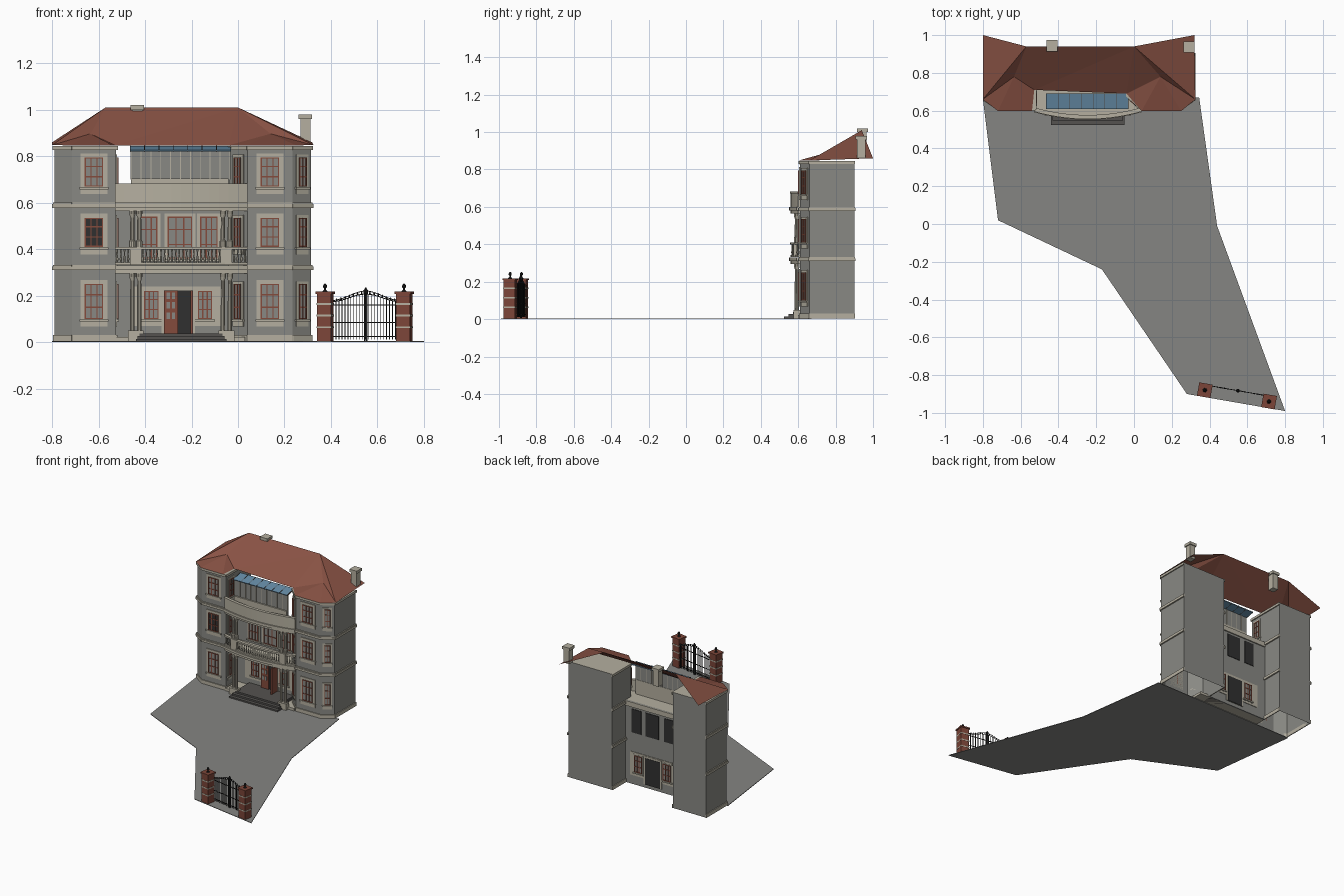
import bpy, bmesh, math
from mathutils import Matrix, Vector

if "Cube" in bpy.data.objects:
    bpy.data.objects.remove(bpy.data.objects["Cube"])

PALETTE = {"wall_grey": (.25, .25, .23), "stone_trim": (.46, .43, .35), "roof_red": (.25, .085, .058),
           "wood_red": (.23, .07, .045), "glass_blue": (.13, .26, .38), "iron_black": (.012, .012, .012),
           "brick_red": (.20, .06, .04), "step_stone": (.09, .085, .08), "paving_grey": (.235, .235, .225),
           "dark_opening": (.03, .03, .03)}
MATS = {}
for n, c in PALETTE.items():
    m = bpy.data.materials.new(n)
    m.use_nodes = True
    m.diffuse_color = (*c, 1)
    m.node_tree.nodes["Principled BSDF"].inputs["Base Color"].default_value = (*c, 1)
    MATS[n] = m
WALL, TRIM, ROOF, WOOD, GLASS, IRON, BRICK, STEP, PAVE, DARK = PALETTE
I = Matrix.Identity(4)


class Part:
    """Collects pieces into one object with one material slot per colour."""
    def __init__(self, name):
        self.name, self.bm, self.slots = name, bmesh.new(), []

    def slot(self, mat):
        if mat not in self.slots:
            self.slots.append(mat)
        return self.slots.index(mat)

    def face(self, pts, mat):
        f = self.bm.faces.new([self.bm.verts.new(p) for p in pts])
        f.material_index = self.slot(mat)
        return f

    def box(self, x0, x1, y0, y1, z0, z1, mat, M=I):
        m = M @ Matrix.Translation(((x0 + x1) / 2, (y0 + y1) / 2, (z0 + z1) / 2)) \
            @ Matrix.Diagonal((x1 - x0, y1 - y0, z1 - z0, 1))
        vs = bmesh.ops.create_cube(self.bm, size=1, matrix=m)["verts"]
        for f in {f for v in vs for f in v.link_faces}:
            f.material_index = self.slot(mat)

    def prism(self, outline, z0, z1, mat, cap=None, bottom=True):
        lo = [Vector((x, y, z0)) for x, y in outline]
        hi = [Vector((x, y, z1)) for x, y in outline]
        for i in range(len(lo)):
            j = (i + 1) % len(lo)
            self.face([lo[i], lo[j], hi[j], hi[i]], mat)
        self.face(hi, cap or mat)
        if bottom:
            self.face(lo[::-1], mat)

    def lathe(self, x, y, profile, mat, n=8, M=I):
        rings = [[M @ Vector((x + r * math.cos(2 * math.pi * k / n), y + r * math.sin(2 * math.pi * k / n), z))
                  for k in range(n)] for r, z in profile]
        for a, b in zip(rings, rings[1:]):
            for k in range(n):
                j = (k + 1) % n
                self.face([a[k], a[j], b[j], b[k]], mat)
        self.face(rings[-1], mat)

    def finish(self):
        bmesh.ops.remove_doubles(self.bm, verts=self.bm.verts, dist=1e-5)
        me = bpy.data.meshes.new(self.name)
        self.bm.to_mesh(me)
        self.bm.free()
        for s in self.slots:
            me.materials.append(MATS[s])
        ob = bpy.data.objects.new(self.name, me)
        bpy.context.collection.objects.link(ob)


def edge_frame(a, b):
    """Local frame on a wall: x along it, -y outward."""
    d = Vector((b[0] - a[0], b[1] - a[1], 0))
    length = d.length
    d.normalize()
    M = Matrix(((d.x, -d.y, 0, (a[0] + b[0]) / 2), (d.y, d.x, 0, (a[1] + b[1]) / 2), (0, 0, 1, 0), (0, 0, 0, 1)))
    return M, length / 2


def window(p, M, x, w, z0, z1, cols=3, border=.018, apron=.02, pane=WALL):
    h, t = w / 2, .005
    p.box(x - h - border, x + h + border, -.005, 0, z0 - apron, z1 + border, TRIM, M)
    p.box(x - h - border - .004, x + h + border + .004, -.012, 0, z0 - .012, z0 - .003, TRIM, M)
    p.box(x - h, x + h, -.007, 0, z0, z1, pane, M)
    for i in range(cols + 1):
        c = x - h + t / 2 + (w - t) * i / cols
        p.box(c - t / 2, c + t / 2, -.011, 0, z0, z1, WOOD, M)
    for f in (0, .33, .7, 1):
        c = z0 + t / 2 + (z1 - z0 - t) * f
        p.box(x - h, x + h, -.0105, 0, c - t / 2, c + t / 2, WOOD, M)


# Paved forecourt
p = Part("forecourt")
p.prism([(-.80, .66), (-.72, .02), (-.17, -.24), (.28, -.90), (.80, -.99), (.44, -.01), (.345, .67)], 0, .004, PAVE)
p.finish()

# Two wings with bands and windows
WINGS = {"right_wing": [(-.79, .9), (-.79, .66), (-.715, .61), (-.525, .61), (-.525, .9)],
         "left_wing": [(-.035, .9), (-.035, .68), (.04, .61), (.235, .61), (.315, .66), (.315, .9)]}
FLOORS = [(.10, .25), (.41, .535), (.67, .795)]
for name, outline in WINGS.items():
    p = Part(name)
    p.prism(outline, .004, .845, WALL, cap=TRIM, bottom=False)
    for a, b in zip(outline, outline[1:]):
        M, h = edge_frame(a, b)
        for z0, z1, out in ((.004, .03, .006), (.31, .325, .01), (.325, .332, .006),
                            (.578, .594, .01), (.594, .6, .006), (.828, .845, .008)):
            p.box(-h - out * .5, h + out * .5, -out, 0, z0, z1, TRIM, M)
        front = abs(a[1] - b[1]) < .01
        chamfer = name == "left_wing" and .04 < h < .09 and not front
        inner = name == "right_wing" and b[1] > a[1]
        for i, (z0, z1) in enumerate(FLOORS):
            if front:
                window(p, M, 0, .08, z0, z1, 3, apron=.032, pane=DARK if i == 1 and a[0] < -.3 else WALL)
            elif chamfer:
                window(p, M, 0, .038, z0, z1, 2, .012, .032)
            elif inner:
                window(p, M, -.09, .05, z0, z1, 2, .012, .032)
    p.finish()

# Central wall, finished on both sides
p = Part("central_wall")
p.box(-.525, -.035, .735, .745, .004, .6, WALL)
CX = -.28
for side, M in ((1, edge_frame((-.525, .735), (-.035, .735))[0]), (-1, edge_frame((-.035, .745), (-.525, .745))[0])):
    def lx(x):
        return side * (x - CX)
    def plate(x0, x1, z0, z1, out, mat):
        p.box(min(lx(x0), lx(x1)), max(lx(x0), lx(x1)), -out, 0, z0, z1, mat, M)
    plate(-.455, -.075, .07, .24, .004, TRIM)
    plate(-.33, -.185, .03, .235, .006, TRIM)
    plate(-.318, -.198, .03, .222, .008, DARK)
    for x in (-.3725, -.142):
        window(p, M, lx(x), .062, .10, .22, 3, .008, .015)
    for x, w in ((-.385, .075), (-.25, .105), (-.125, .075)):
        if side == 1:
            window(p, M, lx(x), w, .36, .54, 3, .014, .01)
        else:
            plate(x - w / 2, x + w / 2, .38, .55, .004, DARK)
    plate(-.525, -.035, .565, .6, .008, TRIM)
p.finish()

# Entrance door: one leaf shut, the other swung outward
p = Part("entrance_door")
p.box(-.318, -.258, .718, .728, .035, .222, WOOD)
for z in (.10, .145, .185):
    for x in (-.30, -.278):
        p.box(x - .007, x + .007, .715, .72, z, z + .028, WALL)
p.box(-.204, -.194, .665, .73, .035, .222, WOOD)
p.finish()


def bow(x):
    return .60 - .04 * (1 - ((x + .245) / .285) ** 2)


def bow_outline(out, back, x0=-.53, x1=.04, n=14):
    xs = [x0 + (x1 - x0) * i / n for i in range(n + 1)]
    return [(x, bow(x) - out) for x in xs] + [(x, bow(x) + back if back < .5 else back) for x in xs[::-1]]


# Bowed floors, rails and parapet
p = Part("balcony_floors")
for z0, z1, out in ((.295, .312, .0), (.312, .33, .008), (.565, .58, .0), (.58, .60, .008)):
    p.prism(bow_outline(out, .735), z0, z1, TRIM)
p.finish()
p = Part("balcony_balustrade")
p.prism(bow_outline(.002, .016), .332, .342, TRIM)
p.prism(bow_outline(.004, .018), .398, .41, TRIM)
for i in range(36):
    x = -.52 + .55 * i / 35
    p.lathe(x, bow(x) + .007, [(.003, .342), (.0055, .358), (.002, .378), (.004, .398)], TRIM, 6)
for x in (-.44, -.05):
    p.box(x - .025, x + .025, bow(x) - .003, bow(x) + .022, .332, .41, TRIM)
p.finish()
p = Part("upper_parapet")
p.prism(bow_outline(0, .012), .60, .675, TRIM)
p.prism(bow_outline(.005, .017), .672, .683, TRIM)
p.finish()

# Paired columns on two storeys
p = Part("paired_columns")
for x in (-.455, -.425, -.065, -.035):
    for z0, z1 in ((.02, .296), (.41, .566)):
        y = bow(x) + .014
        p.lathe(x, y, [(.014, z0), (.014, z0 + .025), (.010, z0 + .03), (.0085, z1 - .03),
                       (.013, z1 - .015), (.013, z1)], TRIM, 10)
for x in (-.44, -.05):
    y = bow(x) + .014
    p.box(x - .034, x + .034, y - .018, y + .018, .004, .05, TRIM)
p.finish()

# Plinth and entrance steps
p = Part("entrance_steps")
p.box(-.525, .03, .60, .735, .004, .022, TRIM)
for i in range(3):
    p.box(-.44 + .008 * i, -.05 - .008 * i, .525 + .024 * i, .735, .004, .014 + .012 * i, STEP)
p.finish()

# Sunroom with a sloped glass top
p = Part("sunroom")
p.box(-.46, -.035, .622, .628, .60, .825, WALL)
p.box(-.46, -.04, .612, .63, .60, .705, TRIM)
for i in range(11):
    x = -.46 + .0425 * i
    p.box(x - .002, x + .002, .618, .63, .70, .825, TRIM)
tilt = Matrix.Translation((-.2475, .65, .832)) @ Matrix.Rotation(math.radians(12), 4, "X")
p.box(-.2175, .2175, -.042, .042, -.003, .003, GLASS, tilt)
for i in range(8):
    x = -.2165 + .433 * i / 7
    p.box(x - .0015, x + .0015, -.042, .042, -.004, .005, STEP, tilt)
p.finish()

# Hipped roof, open at the rear
L, R, BL, BR = (-.57, .94, 1.01), (0, .94, 1.01), (-.80, 1, .86), (.32, 1, .86)
FL, FR, A, B = (-.80, .66, .848), (.325, .66, .848), (-.635, .78, .897), (.14, .78, .897)
a1, b1, c1 = (-.72, .598, .847), (-.54, .598, .847), (-.528, .71, .847)
a2, b2, c2 = (.25, .598, .847), (.04, .598, .847), (-.04, .69, .847)
p = Part("roof")
for f in ((L, BL, FL), (FL, A, L), (FL, a1, A), (a1, b1, A), (b1, c1, A), (c1, L, A), (c1, c2, R), (c1, R, L),
          (c2, B, R), (c2, b2, B), (b2, a2, B), (a2, FR, B), (B, FR, R), (FR, BR, R)):
    p.face(f, ROOF)
p.finish()

# Chimneys
for name, x, y, z0, z1 in (("ridge_chimney", -.433, .943, .89, 1.02), ("end_chimney", .29, .937, .86, .98)):
    p = Part(name)
    p.box(x - .022, x + .022, y - .023, y + .023, z0, z1 - .015, TRIM)
    p.box(x - .029, x + .029, y - .030, y + .030, z1 - .02, z1, TRIM)
    p.finish()

# Gate pillars with lamps
G, gate_half = edge_frame((.375, -.88), (.715, -.94))
for name, s in (("right_gate_pillar", -1), ("left_gate_pillar", 1)):
    p = Part(name)
    M = G @ Matrix.Translation((s * gate_half, 0, 0))
    p.box(-.031, .031, -.031, .031, .004, .21, BRICK, M)
    for z in (.06, .11, .16):
        p.box(-.0325, .0325, -.0325, .0325, z, z + .008, TRIM, M)
    p.box(-.036, .036, -.036, .036, .208, .218, BRICK, M)
    p.lathe(0, 0, [(.012, .218), (.004, .226), (.004, .232), (.009, .236), (.008, .246), (.002, .252)], IRON, 6, M)
    p.finish()

# Wrought iron gate
p = Part("iron_gate")
M = G @ Matrix.Translation((0, .028, 0))


def arch(x):
    return .175 + .032 * (1 + math.cos(math.pi * x / .145)) / 2


for z in (.025, .085, .16):
    p.box(-.145, .145, -.002, .002, z - .002, z + .002, IRON, M)
for i in range(23):
    x = -.143 + .013 * i
    p.box(x - .0013, x + .0013, -.0013, .0013, .012, arch(x), IRON, M)
for x in (-.145, -.005, .005, .145):
    p.box(x - .003, x + .003, -.003, .003, .006, arch(x) + .004, IRON, M)
for i in range(16):
    u, v = -.145 + .29 * i / 16, -.145 + .29 * (i + 1) / 16
    for dz in (0, .014):
        q = [M @ Vector((x, 0, arch(x) + dz * (1 - abs(x) / .2) + k)) for x, k in
             ((u, -.002), (v, -.002), (v, .002), (u, .002))]
        p.face(q, IRON)
    p.lathe(u, 0, [(.003, arch(u)), (.004, arch(u) + .006), (.0005, arch(u) + .014)], IRON, 5, M)
p.lathe(0, 0, [(.003, .20), (.01, .212), (.01, .222), (.002, .235)], IRON, 8, M)
p.finish()
